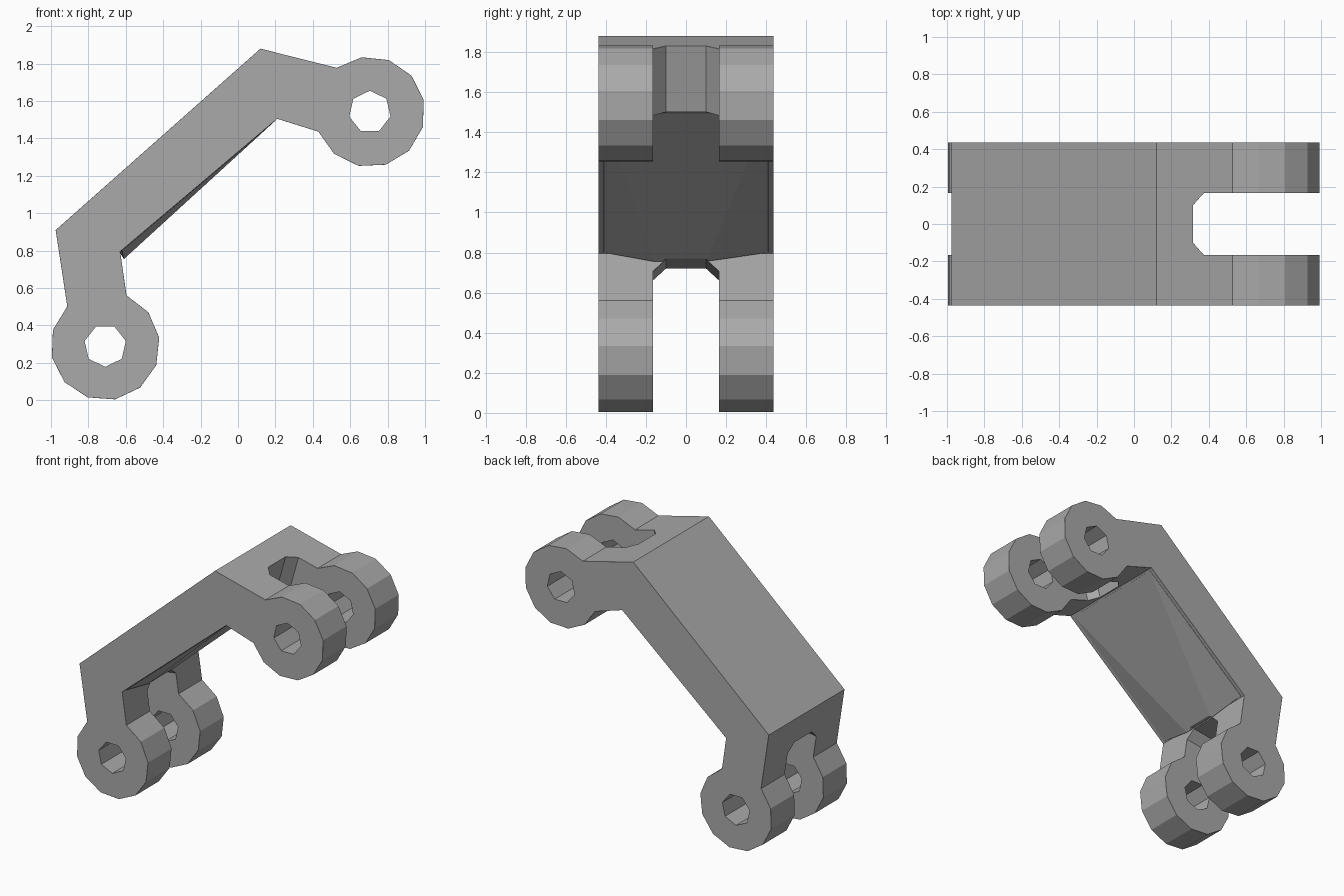
import bpy, bmesh
from math import radians, sin, cos
from mathutils import Vector

cube = bpy.data.objects.get("Cube")
if cube:
    bpy.data.objects.remove(cube, do_unlink=True)

grey = bpy.data.materials.new("plain grey")
grey.use_nodes = True
colour = (0.4, 0.4, 0.4, 1)
grey.diffuse_color = colour
grey.node_tree.nodes["Principled BSDF"].inputs["Base Color"].default_value = colour

HALF = 0.437  # half the depth of the link


def add_object(name, bm):
    bmesh.ops.recalc_face_normals(bm, faces=bm.faces[:])
    mesh = bpy.data.meshes.new(name)
    bm.to_mesh(mesh)
    bm.free()
    mesh.materials.append(grey)
    obj = bpy.data.objects.new(name, mesh)
    bpy.context.collection.objects.link(obj)
    return obj


def prism(name, loop, offset):
    bm = bmesh.new()
    face = bm.faces.new([bm.verts.new(p) for p in loop])
    ext = bmesh.ops.extrude_face_region(bm, geom=[face], use_keep_orig=True)
    verts = [g for g in ext["geom"] if isinstance(g, bmesh.types.BMVert)]
    bmesh.ops.translate(bm, verts=verts, vec=offset)
    return add_object(name, bm)


def arc(centre, radius, start, sweep, steps):
    angles = [radians(start + sweep * i / steps) for i in range(steps + 1)]
    return [(centre[0] + radius * cos(a), centre[1] + radius * sin(a)) for a in angles]


def apply(obj, modifier):
    bpy.context.view_layer.objects.active = obj
    bpy.ops.object.modifier_apply(modifier=modifier.name)


def combine(obj, other, operation):
    mod = obj.modifiers.new(operation.lower(), "BOOLEAN")
    mod.object = other
    mod.operation = operation
    mod.solver = "EXACT"
    apply(obj, mod)
    bpy.data.objects.remove(other, do_unlink=True)


# Bent link with a round knuckle at each end
upper, lower = (0.705, 1.542), (-0.71, 0.292)
outline = [(-0.975, 0.91), (0.12, 1.88)]
outline += arc(upper, 0.295, 127, -286, 10)
outline += [(0.21, 1.505), (-0.63, 0.795)]
outline += arc(lower, 0.292, 67, -293, 10)
link = prism("bent_link", [(x, -HALF, z) for x, z in outline], (0, 2 * HALF, 0))

# Slightly bulging underside
pad = bmesh.new()
for y in (-0.41, 0.41):
    for x, z in ((-0.62, 0.80), (0.20, 1.495), (-0.70, 0.90), (0.10, 1.56)):
        pad.verts.new((x, y, z))
for y in (-0.16, 0.10):
    pad.verts.new((-0.61, y, 0.755))
bmesh.ops.convex_hull(pad, input=pad.verts[:])
combine(link, add_object("underside_pad", pad), "UNION")


# Fork slots with chamfered inner corners
def slot(origin, direction):
    along = Vector(direction).normalized()
    across = Vector((along.z, 0, -along.x))
    shape = [(0.9, -0.165), (0.06, -0.165), (0, -0.1), (0, 0.1), (0.06, 0.165), (0.9, 0.165)]
    loop = [Vector(origin) + along * a + Vector((0, y, 0)) - across * 0.5 for a, y in shape]
    combine(link, prism("slot_cutter", loop, across), "DIFFERENCE")


slot((0.27, 0, 1.67), (0.96, 0, -0.27))
slot((-0.79, 0, 0.742), (0.14, 0, -0.99))

# Chamfer the sharp rims
bevel = link.modifiers.new("rim_chamfer", "BEVEL")
bevel.width = 0.022
bevel.segments = 1
bevel.limit_method = "ANGLE"
bevel.angle_limit = radians(65)
apply(link, bevel)

# Seven-sided pin holes
for centre, turn in ((upper, 90), (lower, -90)):
    ring = arc(centre, 0.113, turn, 360, 7)[:-1]
    hole = prism("hole_cutter", [(x, -1, z) for x, z in ring], (0, 2, 0))
    combine(link, hole, "DIFFERENCE")

for poly in link.data.polygons:
    poly.use_smooth = False
